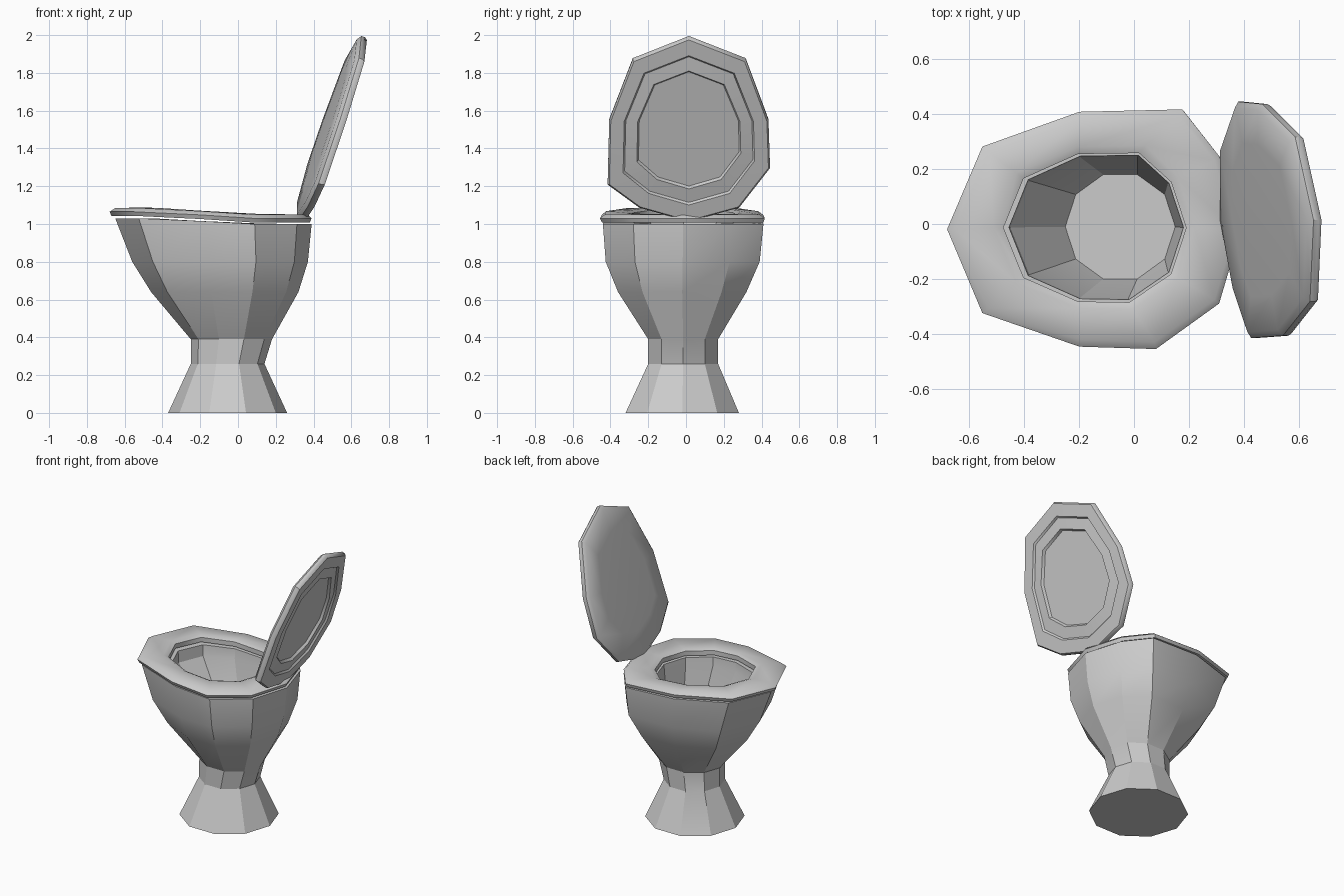
import bpy, bmesh, math

if "Cube" in bpy.data.objects:
    bpy.data.objects.remove(bpy.data.objects["Cube"])

# Ten-sided egg outline shared by bowl, seat and lid (front tip first)
EGG = [(-1, 0), (-.76, -.7), (-.1, -.98), (.42, -1), (.85, -.62),
       (1, 0), (.85, .61), (.6, 1), (-.1, .98), (-.76, .69)]
ROUND = [(-math.cos(i * math.pi / 5), -math.sin(i * math.pi / 5) / .951) for i in range(10)]


def outline(blend):
    """Mix of regular decagon (0) and egg (1)."""
    return [(r[0] + (e[0] - r[0]) * blend, r[1] + (e[1] - r[1]) * blend)
            for r, e in zip(ROUND, EGG)]


def ring(x0, x1, y0, y1, z, blend=1.0, rise=0.0):
    """Horizontal ring fitted to a box; rise lifts its front end."""
    pts = []
    for u, v in outline(blend):
        x = (x0 + x1) / 2 + u * (x1 - x0) / 2
        y = (y0 + y1) / 2 + v * (y1 - y0) / 2
        pts.append((x, y, z + rise * min(1, max(0, (.08 - x) / .53))))
    return pts


def loft(name, rings, closed=False, angle=30):
    """Skin the rings; cap the ends or join last to first."""
    bm = bmesh.new()
    loops = [[bm.verts.new(p) for p in r] for r in rings]
    pairs = list(zip(loops, loops[1:]))
    if closed:
        pairs.append((loops[-1], loops[0]))
    else:
        bm.faces.new(loops[0])
        bm.faces.new(loops[-1])
    for a, b in pairs:
        for i in range(len(a)):
            j = (i + 1) % len(a)
            bm.faces.new((a[i], a[j], b[j], b[i]))
    bmesh.ops.recalc_face_normals(bm, faces=bm.faces)
    mesh = bpy.data.meshes.new(name)
    bm.to_mesh(mesh)
    bm.free()
    ob = bpy.data.objects.new(name, mesh)
    bpy.context.collection.objects.link(ob)
    bpy.ops.object.select_all(action='DESELECT')
    ob.select_set(True)
    bpy.context.view_layer.objects.active = ob
    bpy.ops.object.shade_smooth_by_angle(angle=math.radians(angle))
    return ob


# Pedestal and bowl: outside up from the floor, over the rim, down inside
loft("bowl", [
    ring(-.37, .26, -.32, .28, 0, 0),
    ring(-.25, .14, -.20, .17, .26, 0),
    ring(-.25, .18, -.20, .17, .39, 0),
    ring(-.46, .32, -.36, .32, .64, .6),
    ring(-.56, .37, -.425, .39, .80, .9),
    ring(-.65, .39, -.44, .41, 1.0, 1, .03),
    ring(-.455, .18, -.275, .25, 1.0, .6, .03),
    ring(-.45, .175, -.27, .245, .95, .6),
    ring(-.25, .15, -.20, .18, .66, 0),
], angle=22)

# Seat: rounded ring resting on the rim
loft("seat", [
    ring(-.67, .38, -.445, .41, 1.008, 1, .035),
    ring(-.68, .39, -.455, .417, 1.03, 1, .035),
    ring(-.65, .37, -.43, .39, 1.05, 1, .035),
    ring(-.51, .22, -.31, .285, 1.052, .7, .035),
    ring(-.475, .19, -.285, .258, 1.04, .6, .035),
    ring(-.475, .19, -.285, .258, 1.008, .6, .035),
], closed=True, angle=50)


def lid_ring(size, w, blend=1.0):
    """Ring in the leaning lid plane, shifted by w along its normal."""
    pts = []
    for u, v in outline(blend):
        y = .015 - v * .43 * size
        s = -u * .515 * size
        pts.append((.495 + s * .322 - .947 * w - .09 * (y - .015), y,
                    1.505 + s * .947 + .322 * w))
    return pts


# Raised lid: stepped panel on the back, gently domed face to the bowl
loft("lid", [
    lid_ring(.62, -.005, .8),
    lid_ring(.64, -.022, .8),
    lid_ring(.79, -.016, .9),
    lid_ring(.81, -.028, .9),
    lid_ring(.98, -.026),
    lid_ring(1.0, -.012),
    lid_ring(1.0, .008),
    lid_ring(.95, .026),
    lid_ring(.65, .032),
], angle=40)
